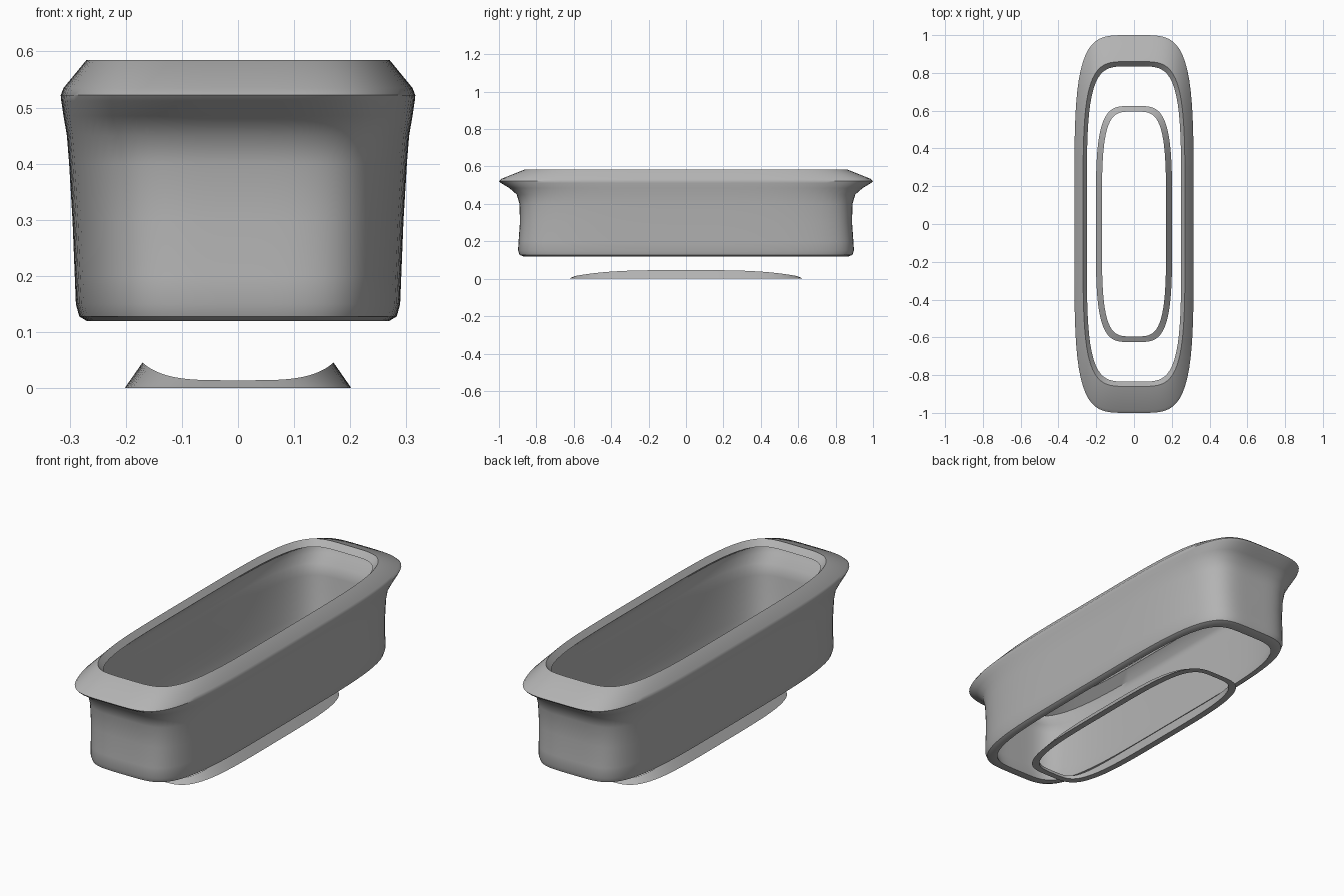
import bpy, bmesh, math

if "Cube" in bpy.data.objects:
    bpy.data.objects.remove(bpy.data.objects["Cube"], do_unlink=True)

grey = bpy.data.materials.new("plain grey")
grey.use_nodes = True
COLOUR = (0.45, 0.45, 0.45, 1)
grey.diffuse_color = COLOUR
grey.node_tree.nodes["Principled BSDF"].inputs["Base Color"].default_value = COLOUR

SIDES = 128


def outline(half_x, half_y, power):
    """Points around a rounded oblong."""
    points = []
    for i in range(SIDES):
        a = 2 * math.pi * i / SIDES
        c, s = math.cos(a), math.sin(a)
        r = (abs(c) ** power + abs(s) ** power) ** (-1 / power)
        points.append((half_x * c * r, half_y * s * r))
    return points


def closed_band(name, sections, power, angle):
    """Loft oblong rings (half x, half y, height) into a closed hollow band."""
    bm = bmesh.new()
    rings = []
    for half_x, half_y, height in sections:
        ring = []
        for x, y in outline(half_x, half_y, power):
            z = height(y) if callable(height) else height
            ring.append(bm.verts.new((x, y, z)))
        rings.append(ring)
    for k, low in enumerate(rings):
        high = rings[(k + 1) % len(rings)]
        for i in range(SIDES):
            j = (i + 1) % SIDES
            bm.faces.new((low[i], low[j], high[j], high[i]))
    bmesh.ops.recalc_face_normals(bm, faces=bm.faces)
    mesh = bpy.data.meshes.new(name)
    bm.to_mesh(mesh)
    bm.free()
    mesh.materials.append(grey)
    obj = bpy.data.objects.new(name, mesh)
    bpy.context.collection.objects.link(obj)
    bpy.ops.object.select_all(action='DESELECT')
    obj.select_set(True)
    bpy.context.view_layer.objects.active = obj
    bpy.ops.object.shade_smooth_by_angle(angle=math.radians(angle))
    return obj


# Thin open sleeve with a flared rim: up the outside, down the inside
outside = [
    (0.27, 0.87, 0.12), (0.283, 0.89, 0.128), (0.289, 0.898, 0.15),
    (0.291, 0.895, 0.2), (0.295, 0.888, 0.3), (0.301, 0.89, 0.4),
    (0.305, 0.905, 0.45), (0.311, 0.945, 0.485), (0.315, 0.99, 0.512),
    (0.316, 1.0, 0.522), (0.311, 0.985, 0.535), (0.27, 0.86, 0.585),
]
inside = [
    (0.25, 0.835, 0.557), (0.29, 0.935, 0.52), (0.294, 0.92, 0.49),
    (0.288, 0.885, 0.45), (0.28, 0.87, 0.4), (0.275, 0.87, 0.2),
    (0.25, 0.84, 0.12),
]
closed_band("flared_sleeve", outside + inside, 4.5, 40)


# Low base ring whose crest dips toward both ends
def crest(y):
    return 0.046 - 0.032 * min(1, abs(y) / 0.595) ** 3.5


closed_band("base_ring", [(0.202, 0.625, 0), (0.17, 0.595, crest),
                          (0.17, 0.595, 0)], 4, 30)
